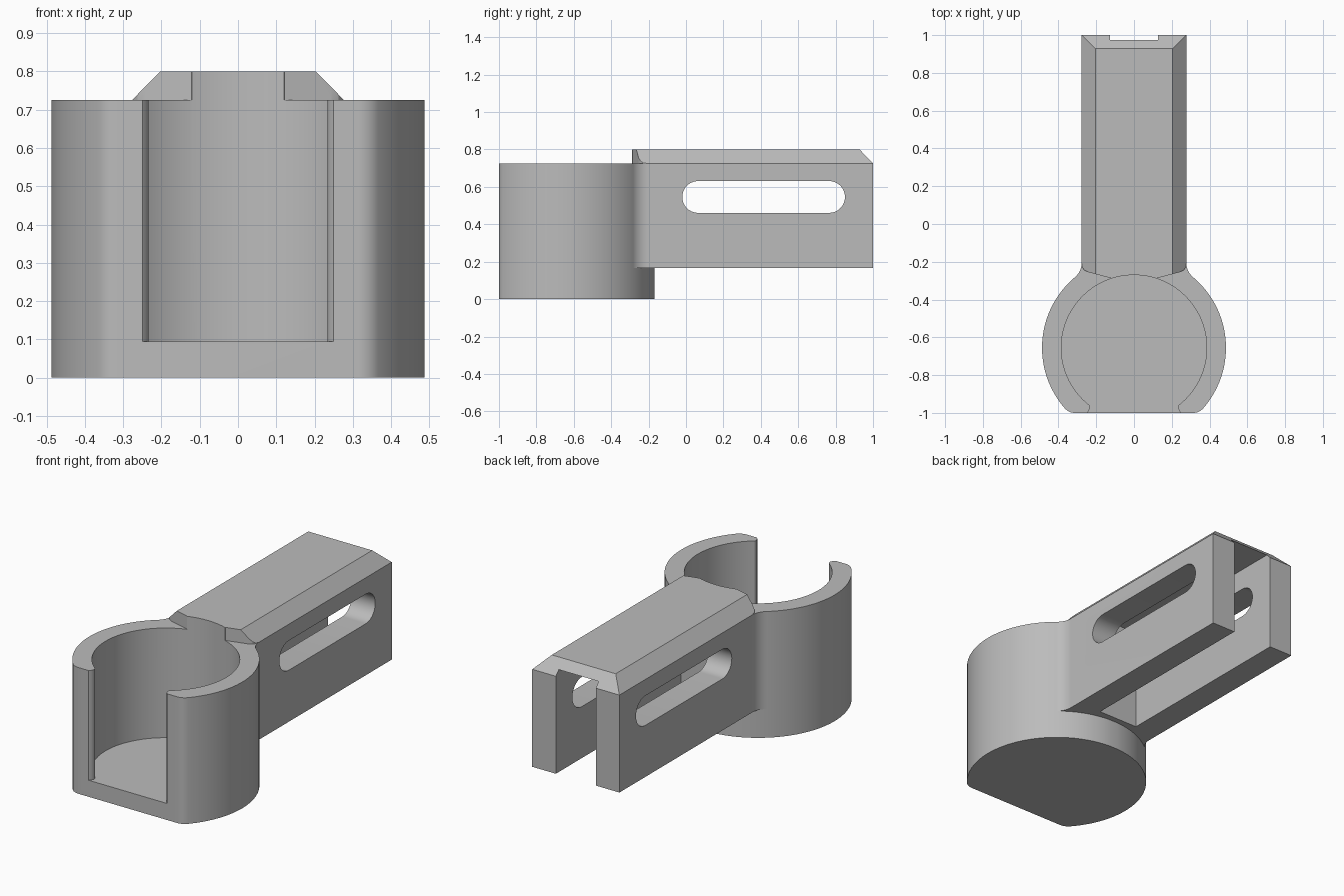
import bpy, bmesh, math

if "Cube" in bpy.data.objects:
    bpy.data.objects.remove(bpy.data.objects["Cube"], do_unlink=True)

grey = bpy.data.materials.new("plain grey")
grey.use_nodes = True
colour = (0.5, 0.5, 0.5, 1)
grey.diffuse_color = colour
grey.node_tree.nodes["Principled BSDF"].inputs["Base Color"].default_value = colour

CUP_Y, OUTER, BORE = -0.655, 0.487, 0.385
HALF, RIM = 0.277, 0.725


def arc(cx, cy, r, start, end, steps):
    angles = [math.radians(start + (end - start) * i / steps) for i in range(steps + 1)]
    return [(cx + r * math.cos(a), cy + r * math.sin(a)) for a in angles]


def mirrored(half):
    """Close a right-hand outline with its mirror image."""
    return half + [(-x, y) for x, y in reversed(half)]


def finish(name, bm):
    bmesh.ops.recalc_face_normals(bm, faces=bm.faces)
    mesh = bpy.data.meshes.new(name)
    bm.to_mesh(mesh)
    bm.free()
    mesh.materials.append(grey)
    obj = bpy.data.objects.new(name, mesh)
    bpy.context.collection.objects.link(obj)
    return obj


def loft(name, lower, upper):
    """Solid between two matching rings of 3D points."""
    bm = bmesh.new()
    a = [bm.verts.new(p) for p in lower]
    b = [bm.verts.new(p) for p in upper]
    bm.faces.new(a)
    bm.faces.new(b)
    for i in range(len(a)):
        j = (i + 1) % len(a)
        bm.faces.new((a[i], a[j], b[j], b[i]))
    return finish(name, bm)


def prism(name, plan, z0, z1):
    return loft(name, [(x, y, z0) for x, y in plan], [(x, y, z1) for x, y in plan])


def combine(target, other, operation):
    """Apply a boolean and discard the helper object."""
    other.hide_render = True
    mod = target.modifiers.new(operation, "BOOLEAN")
    mod.operation, mod.solver, mod.object = operation, "EXACT", other
    bpy.context.view_layer.objects.active = target
    bpy.ops.object.modifier_apply(modifier=mod.name)
    bpy.data.objects.remove(other, do_unlink=True)


# Cup: round body, flat front with rounded corners
corner = 0.07
cx = math.sqrt((OUTER - corner) ** 2 - (CUP_Y + 1 - corner) ** 2)
tangent = math.degrees(math.atan2(-1 + corner - CUP_Y, cx))
half = arc(cx, -1 + corner, corner, -90, tangent, 8) + arc(0, CUP_Y, OUTER, tangent, 90, 48)[1:-1]
holder = prism("cup_and_arm", mirrored(half) + [], 0, RIM)

# Arm: straight sides blending into the cup with fillets
blend = 0.1
fx = HALF + blend
fy = CUP_Y + math.sqrt((OUTER + blend) ** 2 - fx ** 2)
toward = 180 + math.degrees(math.atan2(fy - CUP_Y, fx))
half = [(HALF, 1)] + arc(fx, fy, blend, 180, toward, 10) + [(0.2, -0.45)]
combine(holder, prism("arm", mirrored(half), 0.165, RIM), "UNION")

# Raised cap: bevelled on both sides and the back, shaped front outline
cap = loft("cap",
           [(HALF, 1, RIM), (-HALF, 1, RIM), (-HALF, -0.5, RIM), (HALF, -0.5, RIM)],
           [(0.203, 0.928, 0.8), (-0.203, 0.928, 0.8), (-0.203, -0.5, 0.8), (0.203, -0.5, 0.8)])
half = [(0.4, 1.1), (0.4, -0.205), (HALF, -0.207), (0.273, -0.23), (0.263, -0.244),
        (0.245, -0.254), (0.2, -0.266), (0.16, -0.277), (0.122, -0.287), (0.1, -0.33)]
combine(cap, prism("cap_outline", mirrored(half), 0.6, 0.9), "INTERSECT")
combine(holder, cap, "UNION")

# Bore and front opening with rounded lips
combine(holder, prism("bore", arc(0, CUP_Y, BORE, 0, 360, 96)[:-1], 0.095, 1), "DIFFERENCE")
half = [(0.25, -1.1), (0.25, -1), (0.24, -0.99), (0.234, -0.977), (0.234, -0.963),
        (0.239, -0.951), (0.249, -0.942), (0.262, -0.936), (0.2, -0.85)]
combine(holder, prism("opening", mirrored(half), 0.095, 1), "DIFFERENCE")

# Channel under the arm, open below and behind
combine(holder, prism("channel", mirrored([(0.127, -0.135), (0.127, 1.1)]), 0.05, 0.753), "DIFFERENCE")

# Long rounded window through both arm walls
r, mid = 0.085, 0.546
window = arc(0.85 - r, mid, r, -90, 90, 20) + arc(-0.02 + r, mid, r, 90, 270, 20)
cutter = loft("window", [(-0.5, y, z) for y, z in window], [(0.5, y, z) for y, z in window])
combine(holder, cutter, "DIFFERENCE")

# Smooth curved walls, keep edges sharp
bpy.ops.object.select_all(action="DESELECT")
holder.select_set(True)
bpy.context.view_layer.objects.active = holder
bpy.ops.object.shade_smooth_by_angle(angle=math.radians(25))
